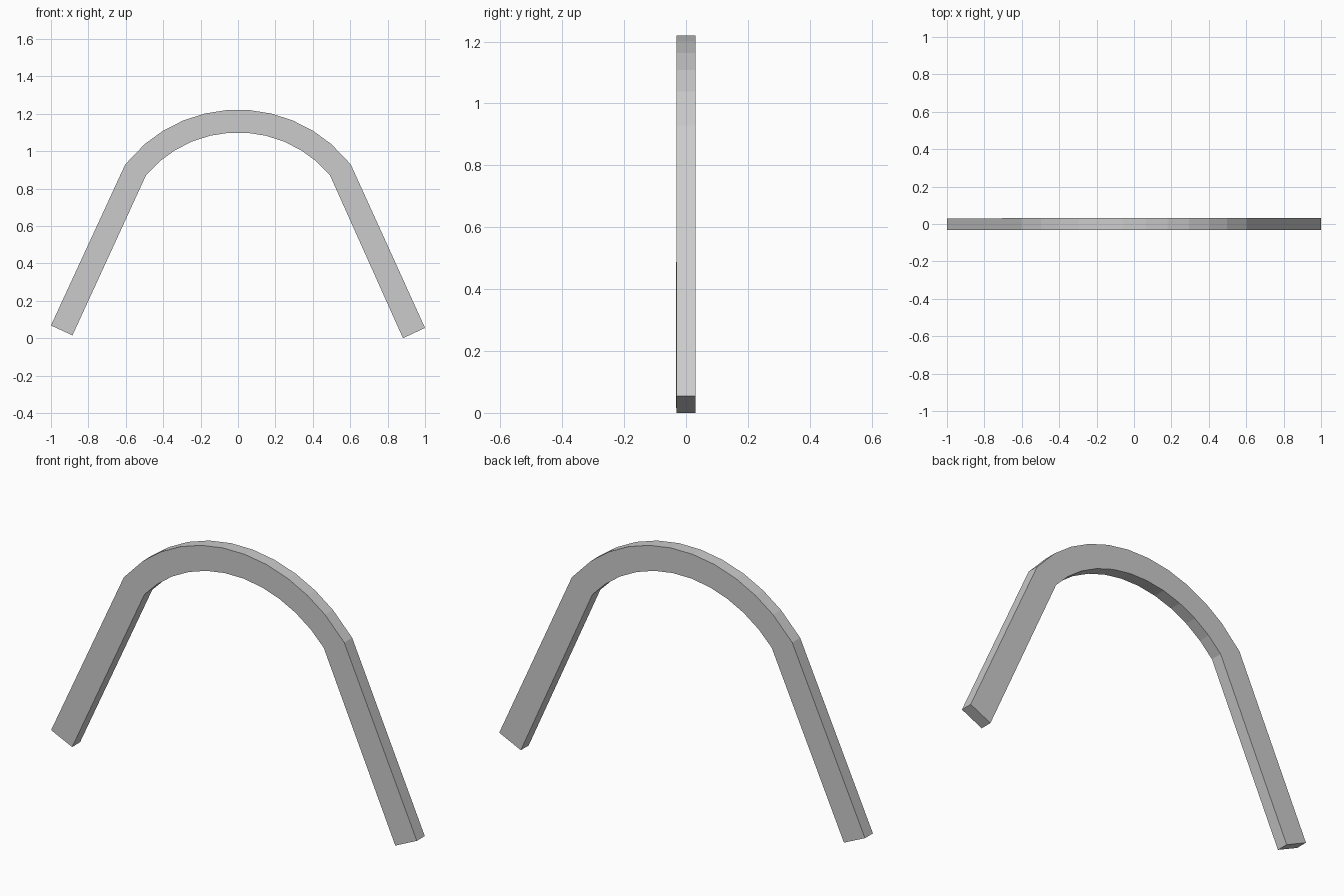
import bpy, bmesh
from math import sin, cos, radians

if "Cube" in bpy.data.objects:
    bpy.data.objects.remove(bpy.data.objects["Cube"])

CENTRE_Z, R_OUT, R_IN, HALF_DEPTH = 0.455, 0.767, 0.645, 0.031

# Stations along the bar: outer (x, z), inner (x, z)
stations = [((-1.0, 0.068), (-0.885, 0.015))]
for i in range(12):
    a = radians(-49.5 + 9 * i)
    b = radians(-51.8 if i == 0 else 51.8 if i == 11 else -49.5 + 9 * i)
    stations.append(((R_OUT * sin(b), CENTRE_Z + R_OUT * cos(b)),
                     (R_IN * sin(a), CENTRE_Z + R_IN * cos(a))))
stations.append(((1.0, 0.055), (0.882, 0.0)))

# Bent bar: two straight splayed legs joined by a faceted arch
bm = bmesh.new()
rings = []
for i, (o, n) in enumerate(stations):
    y = -0.001 if i == 0 else 0.0
    rings.append([bm.verts.new((p[0], y + s * HALF_DEPTH, p[1]))
                  for p, s in ((o, -1), (o, 1), (n, 1), (n, -1))])
for a, b in zip(rings, rings[1:]):
    for k in range(4):
        m = (k + 1) % 4
        bm.faces.new((a[k], a[m], b[m], b[k]))

# End caps at the feet
bm.faces.new(rings[0])
bm.faces.new(rings[-1])
bmesh.ops.recalc_face_normals(bm, faces=bm.faces)

mesh = bpy.data.meshes.new("arched_bar")
bm.to_mesh(mesh)
bm.free()
bpy.context.collection.objects.link(bpy.data.objects.new("arched_bar", mesh))
